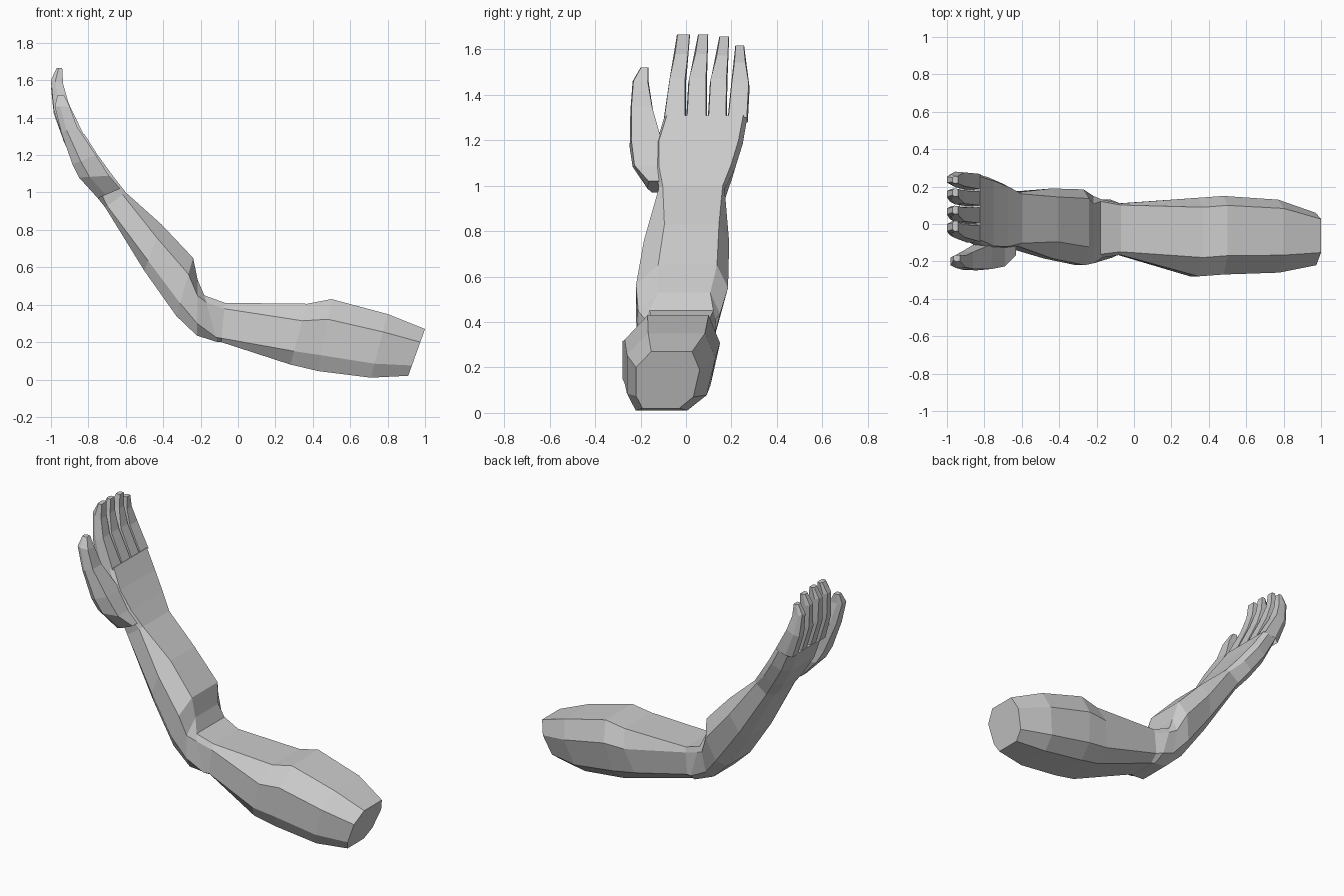
import bpy, bmesh
from mathutils import Vector

if "Cube" in bpy.data.objects:
    bpy.data.objects.remove(bpy.data.objects["Cube"])

# Cross-sections: (across y 0..1, from outer/under side 0 to inner/upper side 1)
MUSCLE = [(.1, 0), (0, .22), (0, .72), (.24, 1), (.88, 1), (1, .68), (.9, .2), (.68, 0)]
JOINT = [(.15, 0), (0, .1), (0, .85), (.06, 1), (.97, 1), (1, .85), (1, .2), (.8, 0)]
PALM = [(.2, 0), (.02, .3), (0, .8), (.03, 1), (.95, 1), (1, .75), (.97, .25), (.8, 0)]
FINGER = [(.2, 0), (0, .35), (.05, 1), (.95, 1), (1, .35), (.8, 0)]


def loft(name, rings, cap_start=False, cap_end=False):
    """Each ring: (under x, z, upper x, z, y min, y max, profile)."""
    bm = bmesh.new()
    loops = []
    for x0, z0, x1, z1, y0, y1, prof in rings:
        a, b = Vector((x0, 0, z0)), Vector((x1, 0, z1))
        loop = []
        for u, v in prof:
            p = a.lerp(b, v)
            p.y = y0 + (y1 - y0) * u
            loop.append(bm.verts.new(p))
        loops.append(loop)
    for la, lb in zip(loops, loops[1:]):
        n = len(la)
        for i in range(n):
            j = (i + 1) % n
            bm.faces.new((la[i], la[j], lb[j], lb[i]))
    if cap_start:
        bm.faces.new(loops[0][::-1])
    if cap_end:
        bm.faces.new(loops[-1])
    # make the side walls face away from the section centre
    f = bm.faces[:][0]
    centre = sum((v.co for v in loops[0] + loops[1]), Vector()) / (2 * len(loops[0]))
    f.normal_update()
    if f.normal.dot(f.calc_center_median() - centre) < 0:
        bmesh.ops.reverse_faces(bm, faces=bm.faces[:])
    me = bpy.data.meshes.new(name)
    bm.to_mesh(me)
    bm.free()
    ob = bpy.data.objects.new(name, me)
    bpy.context.collection.objects.link(ob)
    return ob


# Upper arm, from the cut shoulder end to the elbow
elbow = (-.11, .20, -.18, .45, -.18, .13, JOINT)
loft("upper_arm", [
    (.91, .02, 1.0, .27, -.22, .06, MUSCLE),
    (.71, .01, .80, .35, -.26, .13, MUSCLE),
    (.43, .045, .50, .43, -.27, .15, MUSCLE),
    (.28, .08, .37, .405, -.28, .14, MUSCLE),
    (-.09, .20, -.07, .41, -.165, .11, JOINT),
    elbow], cap_start=True)

# Forearm, from the elbow to the wrist
wrist = (-.71, .92, -.60, 1.0, -.12, .17, JOINT)
loft("forearm", [
    elbow,
    (-.22, .235, -.215, .53, -.21, .15, MUSCLE),
    (-.33, .34, -.24, .65, -.22, .185, MUSCLE),
    (-.50, .58, -.41, .83, -.185, .19, MUSCLE),
    wrist])

# Palm, flaring towards the fingers
loft("palm", [
    wrist,
    (-.79, 1.02, -.67, 1.09, -.13, .215, PALM),
    (-.87, 1.14, -.75, 1.20, -.13, .25, PALM),
    (-.935, 1.28, -.82, 1.31, -.095, .27, PALM)], cap_end=True)

# Four fingers: base y range, middle y range, tip y range, length scale
fingers = {
    "index_finger": (-.10, .00, -.075, .00, -.04, .018, 1.0),
    "middle_finger": (.00, .092, .01, .092, .053, .098, 1.0),
    "ring_finger": (.095, .18, .105, .182, .147, .19, .98),
    "little_finger": (.182, .272, .197, .28, .217, .256, .87),
}
for name, (b0, b1, m0, m1, t0, t1, s) in fingers.items():
    def z(h):
        return 1.29 + (h - 1.29) * s
    loft(name, [
        (-.93, 1.27, -.82, 1.30, b0, b1, FINGER),
        (-.985, z(1.44), -.905, z(1.475), m0, m1, FINGER),
        (-1.0, z(1.60), -.935, z(1.58), (m0 + 2 * t0) / 3, (m1 + 2 * t1) / 3, FINGER),
        (-.97, z(1.665), -.94, z(1.665), t0, t1, FINGER)], cap_end=True)

# Thumb, growing out of the side of the palm
loft("thumb", [
    (-.75, .97, -.63, 1.02, -.17, -.07, FINGER),
    (-.85, 1.08, -.69, 1.09, -.235, -.07, FINGER),
    (-.885, 1.15, -.76, 1.20, -.248, -.10, FINGER),
    (-.945, 1.32, -.86, 1.35, -.245, -.145, FINGER),
    (-.98, 1.46, -.90, 1.46, -.235, -.165, FINGER),
    (-.965, 1.52, -.93, 1.52, -.20, -.165, FINGER)],
    cap_start=True, cap_end=True)
